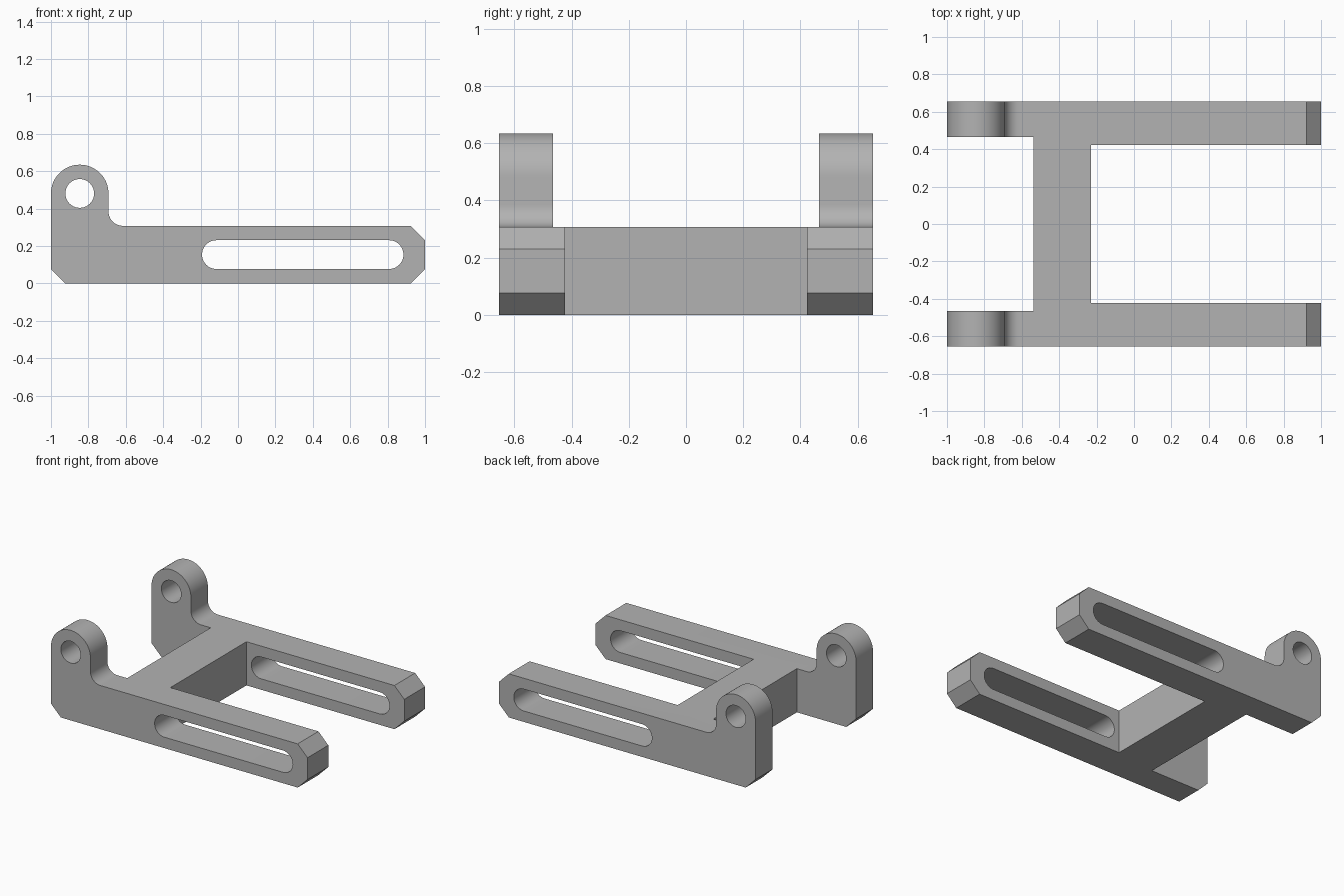
import bpy, bmesh
from math import sin, cos, radians

if "Cube" in bpy.data.objects:
    bpy.data.objects.remove(bpy.data.objects["Cube"])

U = 1 / 13            # design module: the bracket is 26 modules long
HALF_W = 8.5 * U      # half of the overall width


def arc(cx, cz, r, start, end, steps=24):
    """Points on an arc in the side plane, angles in degrees."""
    angles = [radians(start + (end - start) * i / steps) for i in range(steps + 1)]
    return [(cx + r * cos(a), cz + r * sin(a)) for a in angles]


def extrude_profile(name, points, half_width):
    """Solid with a side profile (x, z in modules), extruded across y."""
    bm = bmesh.new()
    face = bm.faces.new([bm.verts.new((x * U, -half_width, z * U)) for x, z in points])
    new = bmesh.ops.extrude_face_region(bm, geom=[face])["geom"]
    verts = [v for v in new if isinstance(v, bmesh.types.BMVert)]
    bmesh.ops.translate(bm, verts=verts, vec=(0, 2 * half_width, 0))
    bmesh.ops.recalc_face_normals(bm, faces=bm.faces)
    mesh = bpy.data.meshes.new(name)
    bm.to_mesh(mesh)
    bm.free()
    obj = bpy.data.objects.new(name, mesh)
    bpy.context.collection.objects.link(obj)
    return obj


def box(x0, x1):
    return [(x0, -2), (x1, -2), (x1, 10), (x0, 10)]


# Side outline: chamfered foot and tip, filleted neck, rounded hinge lug
outline = [(-12, 0), (12, 0), (13, 1), (13, 3), (12, 4)]
outline += arc(-8, 5, 1, 270, 180, 12)
outline += arc(-11, 6.25, 2, 0, 180, 32)
outline += [(-13, 1)]
bracket = extrude_profile("bracket", outline, HALF_W)

# Cutters: pockets leaving the crossbar, hinge bore and adjustment slots
slot = arc(10.5, 2, 1, -90, 90) + arc(-1.5, 2, 1, 90, 270)
bore = arc(-11, 6.25, 1, 0, 360, 40)[:-1]
cutters = [
    extrude_profile("rear_pocket_cutter", box(-15, -7), 0.465),
    extrude_profile("fork_pocket_cutter", box(-3, 15), 5.5 * U),
    extrude_profile("hinge_bore_cutter", bore, HALF_W + U),
    extrude_profile("slot_cutter", slot, HALF_W + U),
]

bpy.ops.object.select_all(action="DESELECT")
bracket.select_set(True)
bpy.context.view_layer.objects.active = bracket
for cutter in cutters:
    cutter.hide_render = True
    mod = bracket.modifiers.new(cutter.name, "BOOLEAN")
    mod.operation = "DIFFERENCE"
    mod.solver = "EXACT"
    mod.object = cutter
    bpy.ops.object.modifier_apply(modifier=mod.name)
    bpy.data.objects.remove(cutter)

bpy.ops.object.shade_smooth_by_angle(angle=radians(30))

# Plain grey finish
grey = bpy.data.materials.new("plain_grey")
grey.use_nodes = True
color = (0.45, 0.45, 0.45, 1)
grey.diffuse_color = color
grey.node_tree.nodes["Principled BSDF"].inputs["Base Color"].default_value = color
bracket.data.materials.clear()
bracket.data.materials.append(grey)
